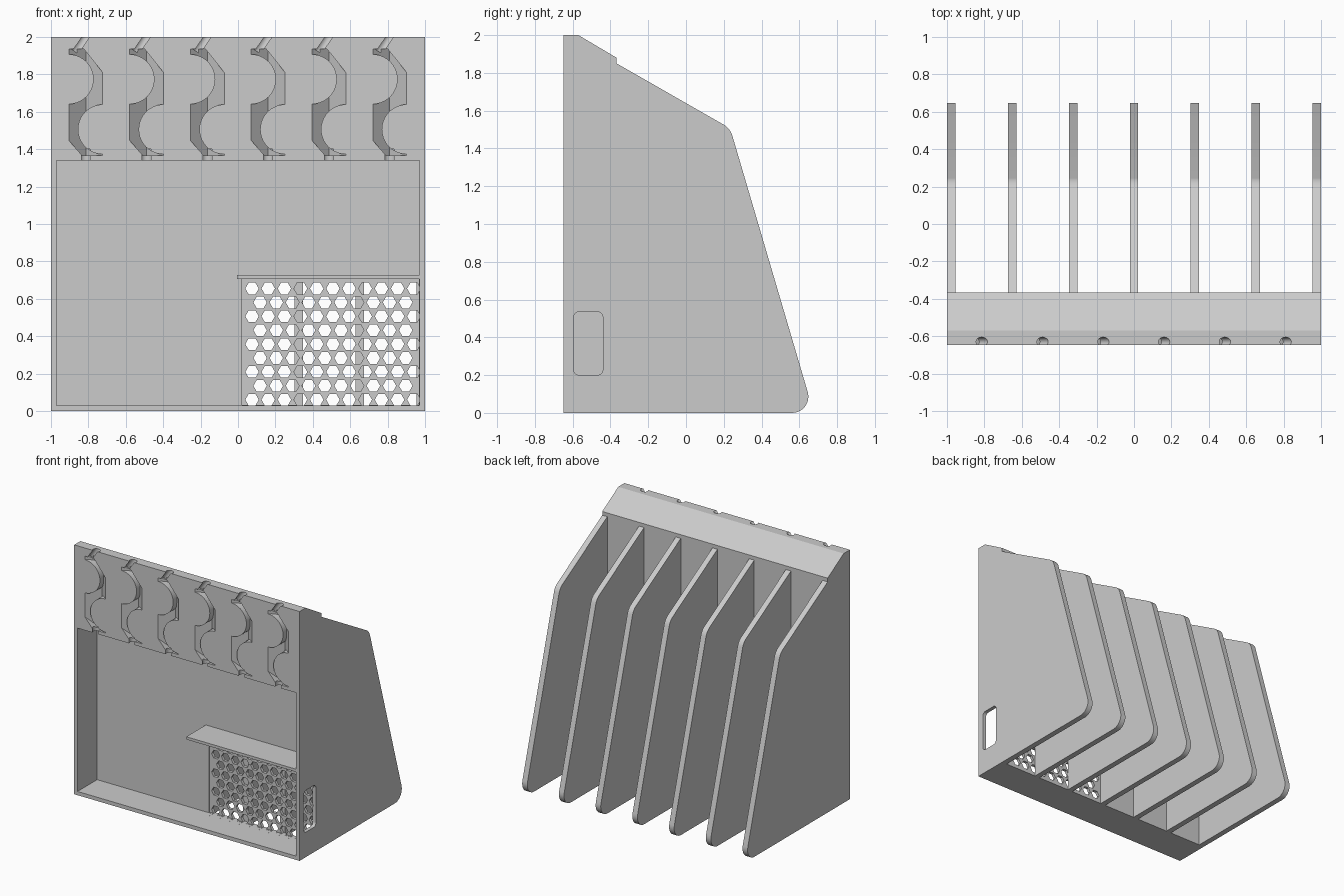
import bpy, bmesh, math
from mathutils import Vector

if "Cube" in bpy.data.objects:
    bpy.data.objects.remove(bpy.data.objects["Cube"])

grey = bpy.data.materials.new("light_grey")
grey.diffuse_color = (0.6, 0.6, 0.6, 1)
grey.use_nodes = True
grey.node_tree.nodes["Principled BSDF"].inputs["Base Color"].default_value = grey.diffuse_color

FRONT, WALL_F, WALL_B = -0.648, -0.40, -0.367


def make(name, bm):
    bmesh.ops.recalc_face_normals(bm, faces=bm.faces)
    me = bpy.data.meshes.new(name)
    bm.to_mesh(me)
    bm.free()
    me.materials.append(grey)
    ob = bpy.data.objects.new(name, me)
    bpy.context.collection.objects.link(ob)
    return ob


def prisms(name, outlines, axis, a, b):
    """Extrude 2D outlines along an axis from a to b."""
    place = {"x": lambda p, t: (t, p[0], p[1]),
             "y": lambda p, t: (p[0], t, p[1]),
             "z": lambda p, t: (p[0], p[1], t)}[axis]
    bm = bmesh.new()
    for pts in outlines:
        lo = [bm.verts.new(place(p, a)) for p in pts]
        hi = [bm.verts.new(place(p, b)) for p in pts]
        bm.faces.new(lo)
        bm.faces.new(hi)
        n = len(pts)
        for i in range(n):
            j = (i + 1) % n
            bm.faces.new((lo[i], lo[j], hi[j], hi[i]))
    return make(name, bm)


def ngon(cx, cy, r, n):
    return [(cx + r * math.cos(2 * math.pi * i / n),
             cy + r * math.sin(2 * math.pi * i / n)) for i in range(n)]


def rect(x0, x1, y0, y1):
    return [(x0, y0), (x1, y0), (x1, y1), (x0, y1)]


def fillet(corners, steps=8):
    """Round the corners of an outline given as (x, y, radius)."""
    out = []
    for i, (x, y, r) in enumerate(corners):
        p = Vector((x, y))
        if r == 0:
            out.append((x, y))
            continue
        u = (Vector(corners[i - 1][:2]) - p).normalized()
        v = (Vector(corners[(i + 1) % len(corners)][:2]) - p).normalized()
        half = u.angle(v) / 2
        c = p + (u + v).normalized() * (r / math.sin(half))
        s = p + u * (r / math.tan(half)) - c
        e = p + v * (r / math.tan(half)) - c
        turn = math.atan2(s.x * e.y - s.y * e.x, s.dot(e))
        for k in range(steps + 1):
            t = turn * k / steps
            out.append((c.x + s.x * math.cos(t) - s.y * math.sin(t),
                        c.y + s.x * math.sin(t) + s.y * math.cos(t)))
    return out


def rod(name, p, q, r):
    p, q = Vector(p), Vector(q)
    bm = bmesh.new()
    bmesh.ops.create_cone(bm, cap_ends=True, segments=20, radius1=r, radius2=r,
                          depth=(q - p).length)
    rot = (q - p).to_track_quat("Z", "Y").to_matrix().to_4x4()
    bm.transform(rot)
    bmesh.ops.translate(bm, verts=bm.verts, vec=(p + q) / 2)
    return make(name, bm)


def cut(target, cutter):
    m = target.modifiers.new("cut", "BOOLEAN")
    m.operation, m.solver, m.object = "DIFFERENCE", "EXACT", cutter
    bpy.context.view_layer.objects.active = target
    bpy.ops.object.modifier_apply(modifier=m.name)
    bpy.data.objects.remove(cutter)


def smooth(ob):
    bpy.ops.object.select_all(action="DESELECT")
    ob.select_set(True)
    bpy.context.view_layer.objects.active = ob
    bpy.ops.object.shade_smooth_by_angle(angle=math.radians(30))


# Housing: block with a bevelled top, hollowed from the front
housing = prisms("housing", [[(FRONT, 0), (WALL_B, 0), (WALL_B, 1.88),
                              (-0.57, 2), (FRONT, 2)]], "x", -1, 1)
cut(housing, prisms("cavity", [rect(-0.97, 0.97, 0.03, 1.34)], "y", -0.8, WALL_F))

# Rounded opening in the right wall
window = fillet([(y, z, 0.03) for y, z in rect(-0.595, -0.44, 0.2, 0.535)])
cut(housing, prisms("window", [window], "x", 0.93, 1.1))

# Winding cable grooves with slanted outlets on top and short outlets below
for i in range(6):
    x = -0.814 + 0.325 * i
    w = 0.0905
    groove = prisms("groove", [[(x - w, -0.7), (x + w, -0.7), (x + w, FRONT),
                                (x, -0.56), (x - w, FRONT)]], "z", 1.367, 1.935)
    plugs = [ngon(x - w, 1.774, 0.133, 40), ngon(x + w, 1.506, 0.133, 40),
             [(x - 0.01, 1.935), (x + w, 1.81), (x + 0.2, 1.81), (x + 0.2, 2), (x - 0.01, 2)],
             [(x - 0.02, 1.367), (x - w, 1.447), (x - 0.2, 1.447), (x - 0.2, 1.3), (x - 0.02, 1.3)]]
    cut(groove, prisms("plugs", plugs, "y", -0.8, -0.5))
    cut(housing, groove)
    cut(housing, rod("top_outlet", (x - 0.055, -0.63, 1.92), (x + 0.014, -0.63, 2.02), 0.025))
    cut(housing, rod("lower_outlet", (x, -0.63, 1.32), (x, -0.63, 1.40), 0.03))

# Shallow recess and hexagonal vent holes in the back wall
cut(housing, prisms("vent_recess", [rect(0.022, 0.969, 0.031, 0.705)], "y", -0.5, WALL_F + 0.01))
hexes = []
for row in range(9):
    odd = row % 2
    for k in range(11 - odd):
        hexes.append(ngon(0.075 + 0.0865 * (k + odd / 2), 0.655 - 0.0743 * row, 0.036, 6))
cut(housing, prisms("vent_holes", hexes, "y", -0.45, -0.3))
smooth(housing)

# Shelf above the vent
prisms("shelf", [rect(-0.005, 0.97, 0.705, 0.727)], "y", FRONT, WALL_F)

# Seven upright divider fins behind the housing
fin = fillet([(WALL_B, 0, 0), (0.677, 0, 0.086), (0.234, 1.506, 0.1), (WALL_B, 1.85, 0)])
for i in range(7):
    c = -0.9775 + 0.32583 * i
    smooth(prisms("divider_fin", [fin], "x", c - 0.0225, c + 0.0225))
